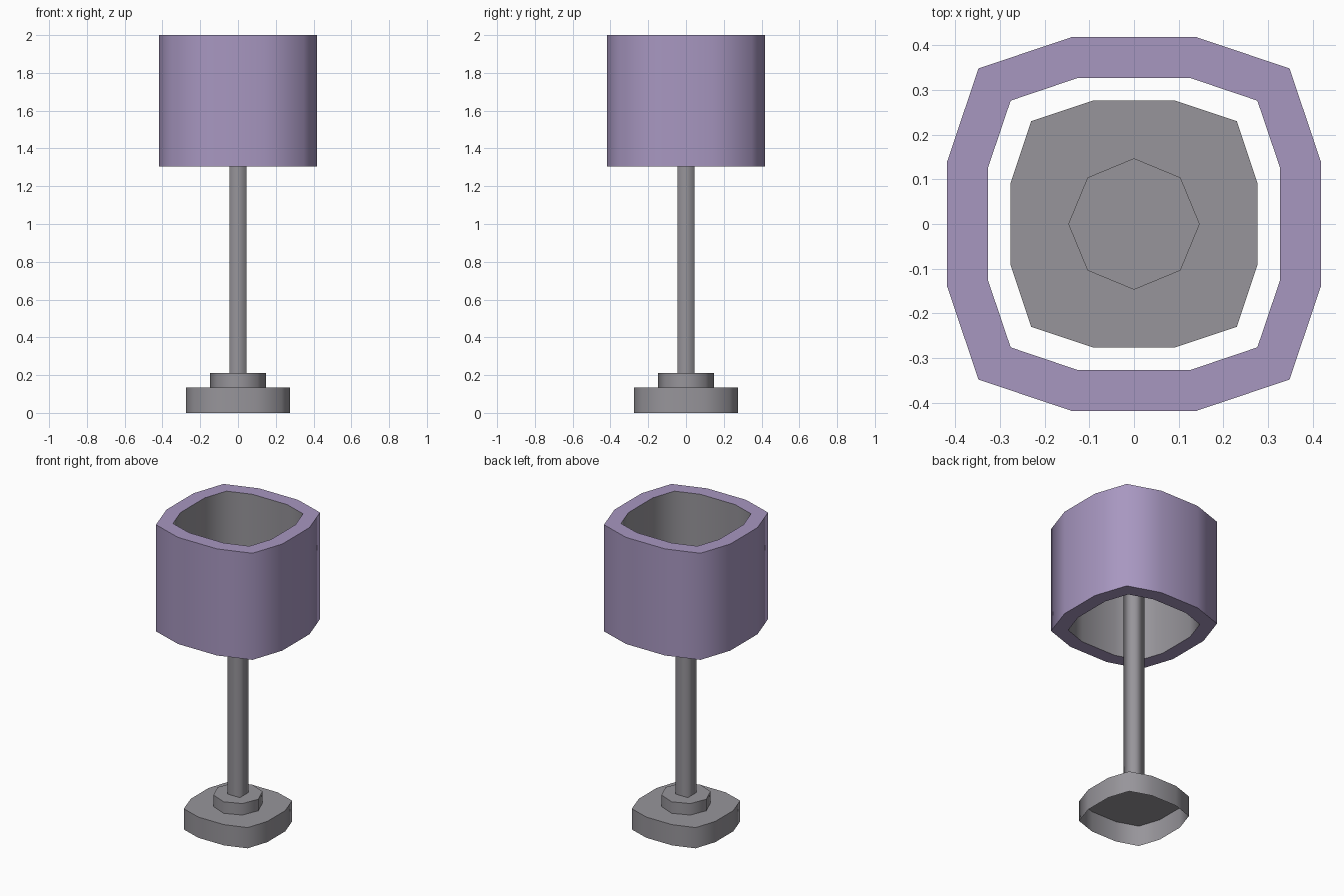
import bpy
import bmesh
from math import radians, cos, sin, pi

cube = bpy.data.objects.get("Cube")
if cube:
    bpy.data.objects.remove(cube, do_unlink=True)


def make_material(name, rgb):
    mat = bpy.data.materials.new(name)
    mat.use_nodes = True
    colour = (*rgb, 1.0)
    mat.diffuse_color = colour
    mat.node_tree.nodes["Principled BSDF"].inputs["Base Color"].default_value = colour
    return mat


purple = make_material("lilac_fabric", (0.39, 0.31, 0.53))
grey = make_material("grey_metal", (0.31, 0.30, 0.325))


def rounded_square(half, flat, corner):
    """Twelve-sided outline: four flat sides, each followed by a corner point."""
    pts = []
    for k in range(4):
        c, s = round(cos(k * pi / 2)), round(sin(k * pi / 2))
        for x, y in ((half, -flat), (half, flat), (corner, corner)):
            pts.append((x * c - y * s, x * s + y * c))
    return pts


def polygon(radius, sides, turn=0.0):
    return [(radius * cos(turn + 2 * pi * i / sides),
             radius * sin(turn + 2 * pi * i / sides)) for i in range(sides)]


def loft(name, rings, mats, cap=False, closed=False, inner_ring=None, angle=60):
    """Skin a stack of (outline, z) rings; optionally cap the top or close the loop."""
    bm = bmesh.new()
    loops = [[bm.verts.new((x, y, z)) for x, y in outline] for outline, z in rings]
    pairs = list(zip(loops, loops[1:]))
    if closed:
        pairs.append((loops[-1], loops[0]))
    for number, (low, high) in enumerate(pairs):
        n = len(low)
        for i in range(n):
            j = (i + 1) % n
            face = bm.faces.new((low[i], low[j], high[j], high[i]))
            face.material_index = int(number == inner_ring)
    if cap:
        bm.faces.new(loops[-1])
    mesh = bpy.data.meshes.new(name)
    bm.to_mesh(mesh)
    bm.free()
    for mat in mats:
        mesh.materials.append(mat)
    obj = bpy.data.objects.new(name, mesh)
    bpy.context.collection.objects.link(obj)
    bpy.ops.object.select_all(action="DESELECT")
    obj.select_set(True)
    bpy.context.view_layer.objects.active = obj
    bpy.ops.object.shade_smooth_by_angle(angle=radians(angle))
    return obj


BASE_TOP, COLLAR_TOP = 0.135, 0.21
POLE_TOP = 1.65
SHADE_BOTTOM, SHADE_TOP = 1.305, 2.0

# Hollow foot, open underneath
foot = rounded_square(0.276, 0.092, 0.23)
loft("base", [(foot, 0), (foot, BASE_TOP)], [grey], cap=True)

# Octagonal collar
ring = polygon(0.147, 8)
loft("collar", [(ring, BASE_TOP), (ring, COLLAR_TOP)], [grey], cap=True)

# Square pole with softened shading, open at the top inside the shade
square = polygon(0.0636, 4, pi / 4)
loft("pole", [(square, COLLAR_TOP), (square, POLE_TOP)], [grey], angle=100)

# Thick shade: fabric outside and on both rims, metal lining inside
outer = rounded_square(0.418, 0.14, 0.348)
inner = rounded_square(0.327, 0.125, 0.276)
loft("lamp_shade",
     [(outer, SHADE_BOTTOM), (outer, SHADE_TOP), (inner, SHADE_TOP), (inner, SHADE_BOTTOM)],
     [purple, grey], closed=True, inner_ring=2)
